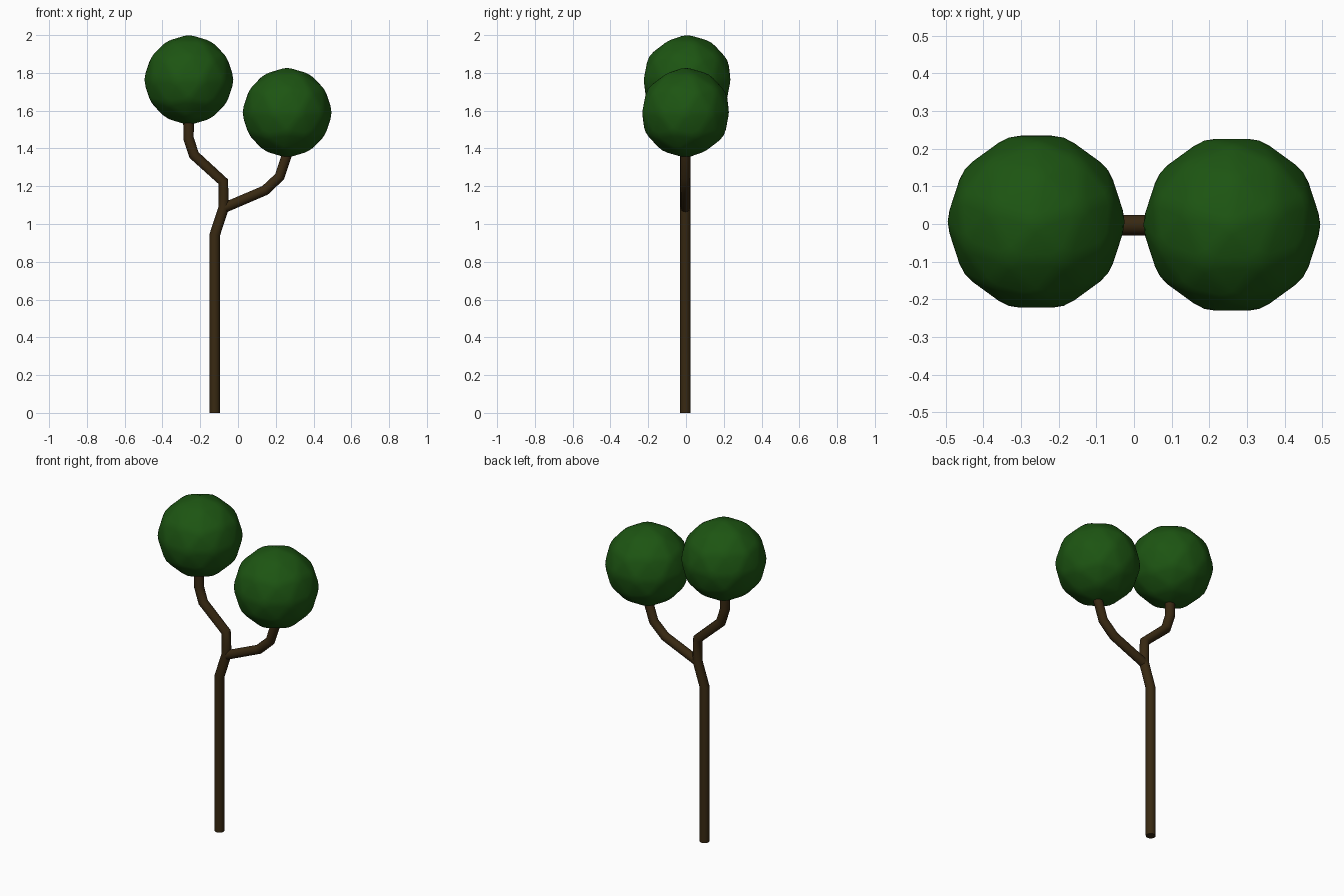
import bpy
import math

if "Cube" in bpy.data.objects:
    bpy.data.objects.remove(bpy.data.objects["Cube"])


def material(name, color):
    m = bpy.data.materials.new(name)
    m.diffuse_color = color
    m.use_nodes = True
    m.node_tree.nodes["Principled BSDF"].inputs["Base Color"].default_value = m.diffuse_color
    return m


bark = material("bark", (0.04, 0.022, 0.006, 1))
leaf = material("leaf", (0.012, 0.09, 0.006, 1))


def limb(name, points, radius):
    """Round tube following a bent path in the xz plane."""
    cu = bpy.data.curves.new(name, 'CURVE')
    cu.dimensions = '3D'
    cu.bevel_depth = radius
    cu.bevel_resolution = 4
    cu.use_fill_caps = True
    sp = cu.splines.new('POLY')
    sp.points.add(len(points) - 1)
    for p, (x, z) in zip(sp.points, points):
        p.co = (x, -0.003, z, 1)
    sp.use_smooth = True
    ob = bpy.data.objects.new(name, cu)
    bpy.context.collection.objects.link(ob)
    cu.materials.append(bark)
    bpy.ops.object.select_all(action='DESELECT')
    ob.select_set(True)
    bpy.context.view_layer.objects.active = ob
    bpy.ops.object.convert(target='MESH')
    bpy.ops.object.shade_smooth_by_angle(angle=math.radians(40))


def crown(name, loc):
    """Faceted leaf ball with softened edges."""
    bpy.ops.mesh.primitive_ico_sphere_add(subdivisions=2, radius=0.242, location=loc,
                                          rotation=(0, 0, math.radians(90)))
    ob = bpy.context.object
    ob.name = name
    ob.data.materials.append(leaf)
    bev = ob.modifiers.new("soft_edges", 'BEVEL')
    bev.width = 0.018
    bev.segments = 2
    bev.limit_method = 'NONE'
    bev.offset_type = 'OFFSET'
    bpy.ops.object.shade_smooth()


# trunk running into the taller left branch
limb("trunk", [(-0.123, 0), (-0.123, 0.943), (-0.075, 1.09), (-0.079, 1.225),
               (-0.233, 1.365), (-0.262, 1.455), (-0.262, 1.58)], 0.028)
# lower right branch
limb("right_branch", [(-0.075, 1.085), (0.143, 1.178), (0.22, 1.25), (0.27, 1.4)], 0.027)

# leaf balls
crown("left_crown", (-0.26, 0.006, 1.763))
crown("right_crown", (0.26, -0.002, 1.59))
